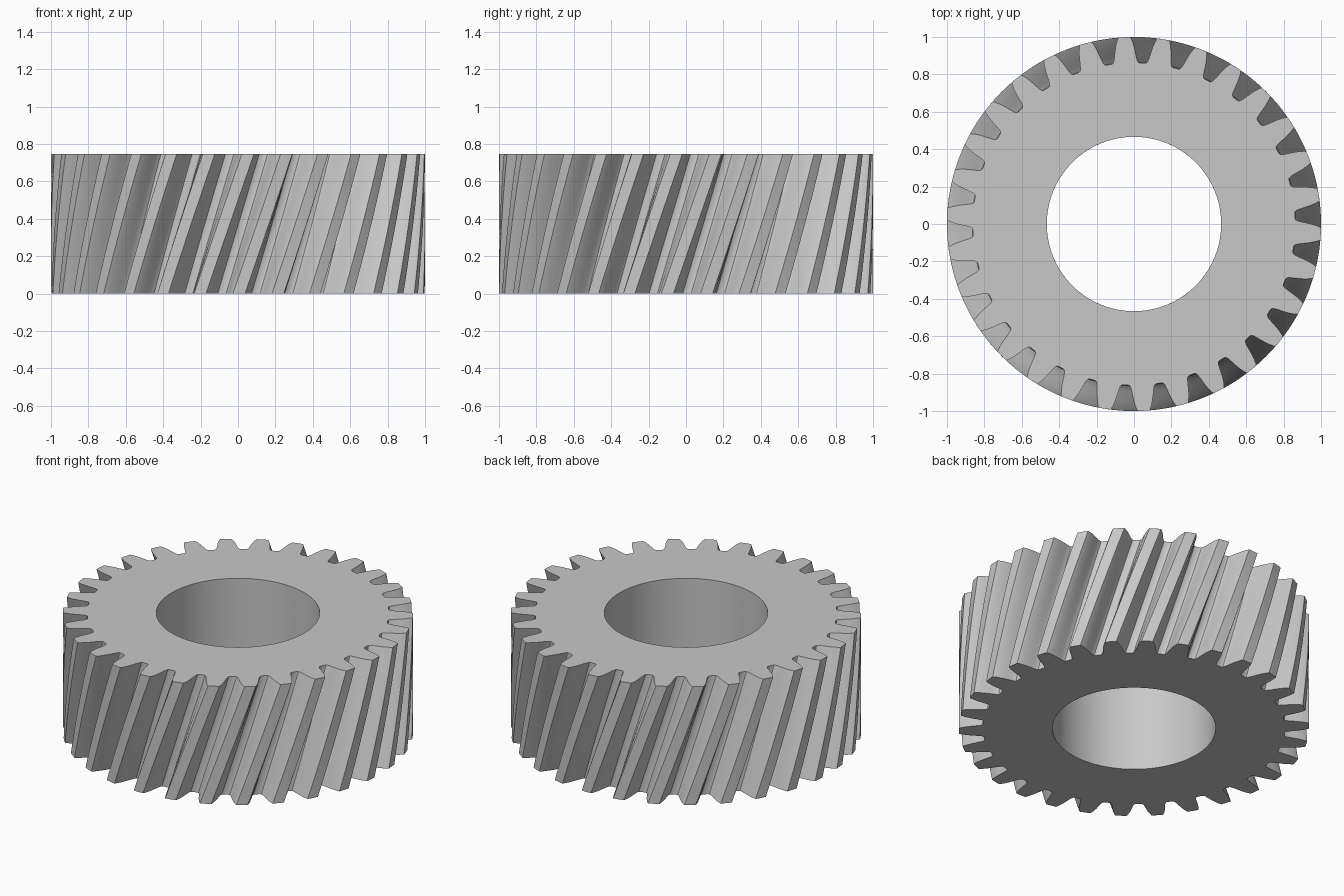
import bpy
import bmesh
from math import radians, sin, cos

TEETH = 30
HEIGHT = 0.745
BORE = 0.466
TWIST = radians(14.7)      # counter-clockwise turn from bottom to top
TOP_PHASE = radians(9)     # centre of one tooth on the top face
LAYERS = 12

cube = bpy.data.objects.get("Cube")
if cube:
    bpy.data.objects.remove(cube, do_unlink=True)

# Half tooth from root to tip: (radius, half angle in degrees)
FLANK = [(0.862, 5.0), (0.865, 4.5), (0.875, 4.1), (0.895, 3.75), (0.92, 3.4),
         (0.945, 3.05), (0.97, 2.6), (0.99, 2.15), (1.0, 1.85)]


def gear_outline():
    """Polar points of the whole toothed outline, counter-clockwise."""
    tooth = [(r, -a) for r, a in FLANK] + [(1.0, 0)] + [(r, a) for r, a in reversed(FLANK)]
    pitch = 360 / TEETH
    return [(r, radians(a + k * pitch)) for k in range(TEETH) for r, a in tooth]


def add_ring(bm, polar, z, turn):
    return [bm.verts.new((r * cos(a + turn), r * sin(a + turn), z)) for r, a in polar]


def bridge(bm, lower, upper):
    n = len(lower)
    for i in range(n):
        j = (i + 1) % n
        bm.faces.new((lower[i], lower[j], upper[j], upper[i]))


# Gear body: twisted teeth outside, round bore inside, flat ring caps
outline = gear_outline()
bore = [(BORE, a) for r, a in outline]
bm = bmesh.new()
outer, inner = [], []
for i in range(LAYERS + 1):
    t = i / LAYERS
    turn = TOP_PHASE - TWIST * (1 - t)
    outer.append(add_ring(bm, outline, HEIGHT * t, turn))
    inner.append(add_ring(bm, bore, HEIGHT * t, turn))
for i in range(LAYERS):
    bridge(bm, outer[i], outer[i + 1])
    bridge(bm, inner[i + 1], inner[i])
bridge(bm, outer[-1], inner[-1])
bridge(bm, inner[0], outer[0])
bmesh.ops.recalc_face_normals(bm, faces=bm.faces)

mesh = bpy.data.meshes.new("helical_gear")
bm.to_mesh(mesh)
bm.free()
gear = bpy.data.objects.new("helical_gear", mesh)
bpy.context.collection.objects.link(gear)

# Plain grey metal
steel = bpy.data.materials.new("grey_steel")
steel.use_nodes = True
grey = (0.58, 0.58, 0.58, 1)
steel.diffuse_color = grey
steel.node_tree.nodes["Principled BSDF"].inputs["Base Color"].default_value = grey
mesh.materials.append(steel)

# Smooth flanks, crisp tooth edges
bpy.ops.object.select_all(action="DESELECT")
gear.select_set(True)
bpy.context.view_layer.objects.active = gear
bpy.ops.object.shade_smooth_by_angle(angle=radians(35))
